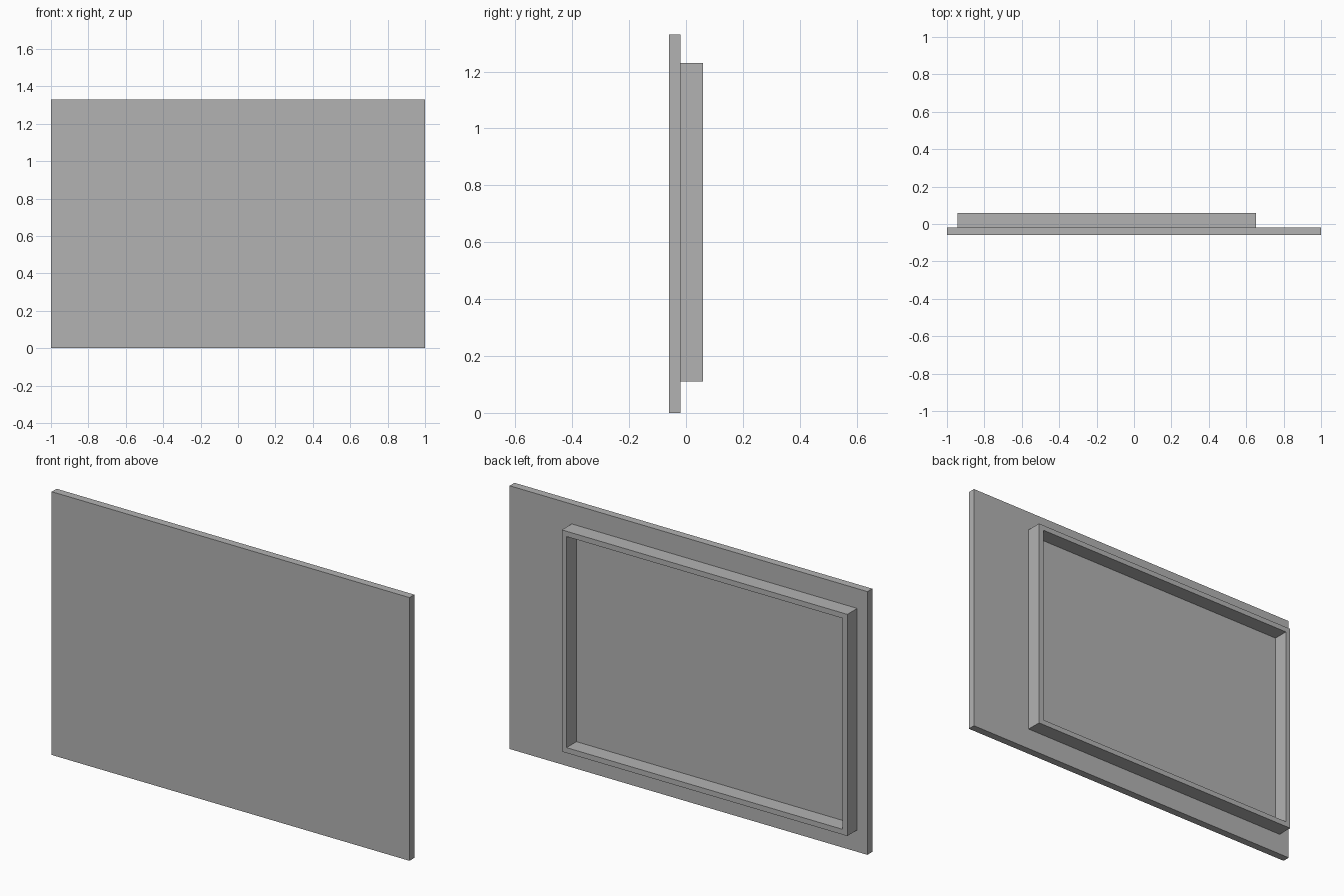
import bpy
import bmesh

default_cube = bpy.data.objects.get("Cube")
if default_cube:
    bpy.data.objects.remove(default_cube, do_unlink=True)

# One plain grey for the whole model
GREY = (0.45, 0.45, 0.45, 1.0)
grey = bpy.data.materials.new("plain_grey")
grey.use_nodes = True
grey.diffuse_color = GREY
grey.node_tree.nodes["Principled BSDF"].inputs["Base Color"].default_value = GREY

# Shared depths along y
FRONT, JOIN, BACK = -0.059, -0.02, 0.059


def add_object(name, bm):
    bmesh.ops.recalc_face_normals(bm, faces=bm.faces)
    mesh = bpy.data.meshes.new(name)
    bm.to_mesh(mesh)
    bm.free()
    mesh.materials.append(grey)
    obj = bpy.data.objects.new(name, mesh)
    bpy.context.collection.objects.link(obj)
    return obj


def box(x0, x1, y0, y1, z0, z1):
    bm = bmesh.new()
    bmesh.ops.create_cube(bm, size=1)
    bmesh.ops.scale(bm, vec=(x1 - x0, y1 - y0, z1 - z0), verts=bm.verts)
    bmesh.ops.translate(bm, vec=((x0 + x1) / 2, (y0 + y1) / 2, (z0 + z1) / 2),
                        verts=bm.verts)
    return bm


# Flat front panel
add_object("front_panel", box(-1, 1, FRONT, JOIN, 0, 1.33))

# Raised rim on the back: inset the rear face and sink it to the panel
rim = box(-0.943, 0.653, JOIN, BACK, 0.11, 1.23)
rim.normal_update()
rear = max(rim.faces, key=lambda f: f.normal.y)
base = min(rim.faces, key=lambda f: f.normal.y)
bmesh.ops.inset_region(rim, faces=[rear], thickness=0.038)
inner_edges = list(rear.edges)
walls = bmesh.ops.extrude_edge_only(rim, edges=inner_edges)["geom"]
inner_verts = [v for v in walls if isinstance(v, bmesh.types.BMVert)]
bmesh.ops.translate(rim, vec=(0, JOIN - BACK, 0), verts=inner_verts)

# Leave the rim open so the panel forms the recess floor
bmesh.ops.delete(rim, geom=[rear, base], context='FACES_ONLY')
bottom_edges = [e for e in rim.edges if len(e.link_faces) == 1]
bmesh.ops.bridge_loops(rim, edges=bottom_edges)
add_object("back_rim", rim)
